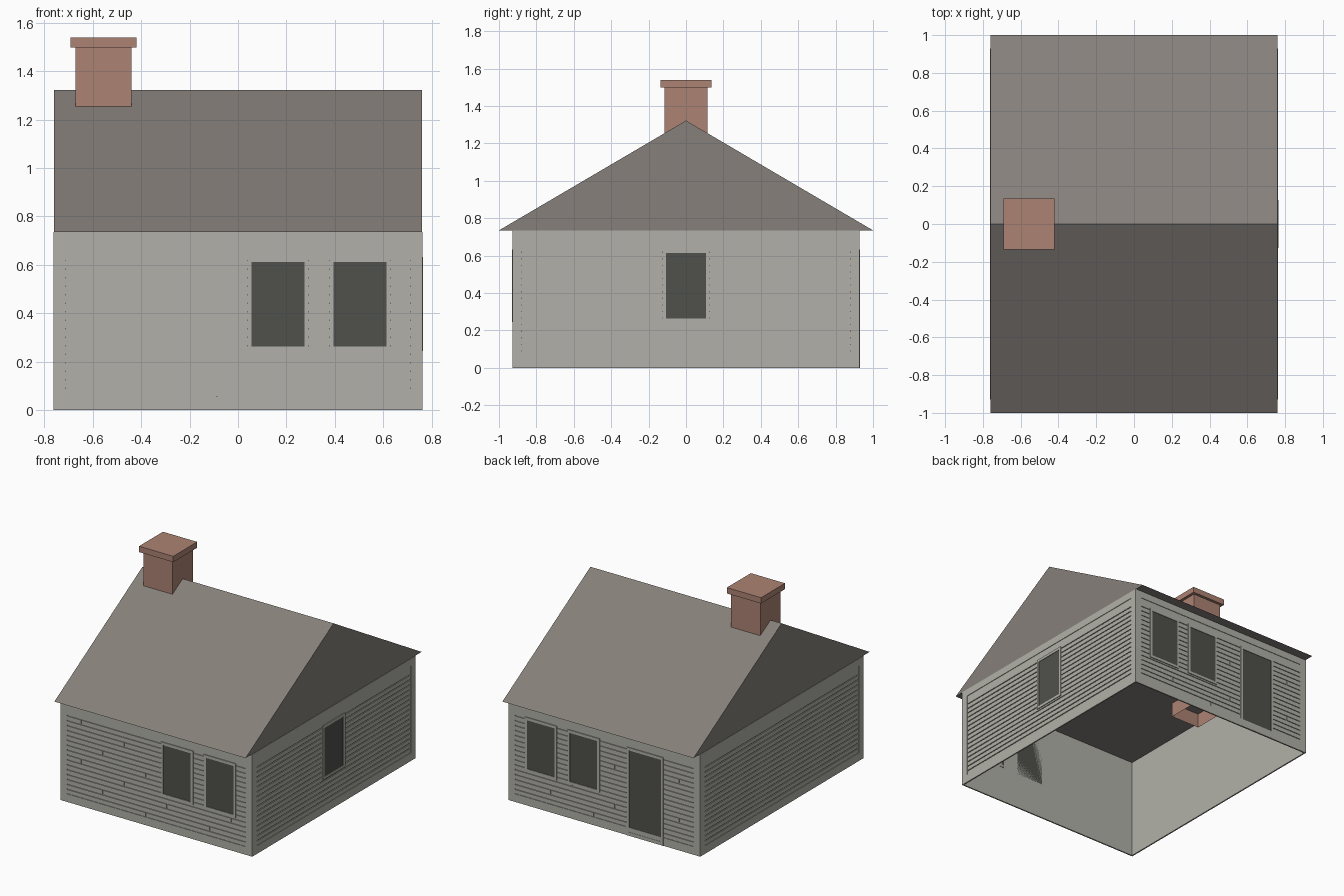
import bpy, bmesh
from math import pi
from mathutils import Matrix, Vector

cube = bpy.data.objects.get("Cube")
if cube:
    bpy.data.objects.remove(cube, do_unlink=True)


def material(name, rgb):
    lin = [((c / 255 + 0.055) / 1.055) ** 2.4 for c in rgb]
    mat = bpy.data.materials.new(name)
    mat.use_nodes = True
    mat.diffuse_color = (*lin, 1)
    mat.node_tree.nodes["Principled BSDF"].inputs["Base Color"].default_value = (*lin, 1)
    return mat


WALL = material("pale grey boards", (177, 176, 168))
ROOF = material("brown grey roof", (134, 128, 122))
BRICK = material("dull red brick", (172, 131, 115))
GLASS = material("dark glass", (80, 81, 75))


def make(name, bm, mat, matrix=None):
    if matrix:
        bm.transform(matrix)
    mesh = bpy.data.meshes.new(name)
    bm.to_mesh(mesh)
    bm.free()
    mesh.materials.append(mat)
    obj = bpy.data.objects.new(name, mesh)
    bpy.context.collection.objects.link(obj)
    return obj


def add_box(bm, x, y, z, open_dirs=()):
    """Box from three (low, high) ranges; faces pointing along open_dirs are left out."""
    size = [r[1] - r[0] for r in (x, y, z)]
    mid = Vector([(r[0] + r[1]) / 2 for r in (x, y, z)])
    verts = bmesh.ops.create_cube(bm, size=1)["verts"]
    for v in verts:
        v.co = mid + Vector([a * b for a, b in zip(v.co, size)])
    faces = {f for v in verts for f in v.link_faces}
    for f in faces:
        f.normal_update()
    drop = [f for f in faces if any(f.normal.dot(Vector(d)) > 0.9 for d in open_dirs)]
    bmesh.ops.delete(bm, geom=drop, context="FACES_ONLY")


UP, DOWN = (0, 0, 1), (0, 0, -1)
EAVE, RIDGE = 0.735, 1.322
HALF_X, HALF_Y = 0.753, 0.918       # bare wall planes
TRIM = 0.01                         # trim thickness
SILL, HEAD = 0.245, 0.633
ROW, GAP, FIRST, LAST = 0.0352, 0.006, 0.058, 0.683

# Wall shell, open below
bm = bmesh.new()
add_box(bm, (-HALF_X, HALF_X), (-HALF_Y, HALF_Y), (0, EAVE), (UP, DOWN))
make("wall_shell", bm, WALL)


def border(bm, u0, u1, z0, z1, side, bottom, top, depth):
    """Four boards around a rectangle, on the wall plane y = 0 facing -y."""
    d = (-depth, 0)
    add_box(bm, (u0, u0 + side), d, (z0, z1))
    add_box(bm, (u1 - side, u1), d, (z0, z1))
    add_box(bm, (u0 + side, u1 - side), d, (z0, z0 + bottom))
    add_box(bm, (u0 + side, u1 - side), d, (z1 - top, z1))


def build_side(name, angle, half, offset, openings, joints):
    place = Matrix.Rotation(angle, 4, "Z") @ Matrix.Translation((0, -offset, 0))

    # Edge boards
    bm = bmesh.new()
    border(bm, -half - TRIM, half + TRIM, 0, EAVE, 0.052, FIRST, EAVE - LAST, TRIM)
    make(name + "_edge_boards", bm, WALL, place)

    # Horizontal siding with staggered butt joints
    bm = bmesh.new()
    edge = half - 0.042
    for r in range(17):
        z = (FIRST + r * ROW, LAST if r == 16 else FIRST + (r + 1) * ROW - GAP)
        cuts = [-edge, edge]
        if joints and r < 16:
            x = -0.597 + (3 * (r + 1) % 8) * 0.17
            if x < edge:
                cuts = [-edge, x - GAP / 2, x + GAP / 2, edge]
        for a, b in zip(cuts[::2], cuts[1::2]):
            add_box(bm, (a, b), (-0.006, 0), z)
    make(name + "_siding", bm, WALL, place)

    # Windows and doors: frame plus dark pane
    for kind, u0, u1, z0 in openings:
        bm = bmesh.new()
        border(bm, u0, u1, z0, HEAD, 0.018, 0.018 if z0 else 0.025, 0.02, TRIM + 0.002)
        make(f"{name}_{kind}_frame", bm, WALL, place)
        bm = bmesh.new()
        add_box(bm, (u0 + 0.018, u1 - 0.018), (-0.008, 0), (z0 + 0.018, HEAD - 0.02))
        make(f"{name}_{kind}_pane", bm, GLASS, place)


near, far = (0.038, 0.293), (0.377, 0.632)
build_side("front", 0, HALF_X, HALF_Y,
           [("inner_window", *near, SILL), ("outer_window", *far, SILL)], True)
build_side("back", pi, HALF_X, HALF_Y,
           [("inner_window", -near[1], -near[0], SILL),
            ("outer_window", -far[1], -far[0], SILL),
            ("door", 0.18, 0.47, 0)], True)
build_side("left", pi / 2, HALF_Y, HALF_X, [("window", -0.126, 0.126, SILL)], False)
build_side("right", -pi / 2, HALF_Y, HALF_X, [], False)

# Gabled roof: closed triangular prism, its underside is the ceiling
bm = bmesh.new()
gable = [bm.verts.new((-0.76, y, z)) for y, z in ((-1, EAVE), (0, RIDGE), (1, EAVE))]
end = bm.faces.new(gable)
moved = bmesh.ops.extrude_face_region(bm, geom=[end], use_keep_orig=True)["geom"]
for v in moved:
    if isinstance(v, bmesh.types.BMVert):
        v.co.x = 0.76
bmesh.ops.recalc_face_normals(bm, faces=bm.faces)
make("roof", bm, ROOF)

# Chimney shaft, an open tube down through the ceiling, and its cap
CX = -0.556
bm = bmesh.new()
add_box(bm, (CX - 0.116, CX + 0.116), (-0.116, 0.116), (0.63, 1.5), (UP, DOWN))
make("chimney_shaft", bm, BRICK)
bm = bmesh.new()
add_box(bm, (CX - 0.136, CX + 0.136), (-0.136, 0.136), (1.498, 1.54))
make("chimney_cap", bm, BRICK)
